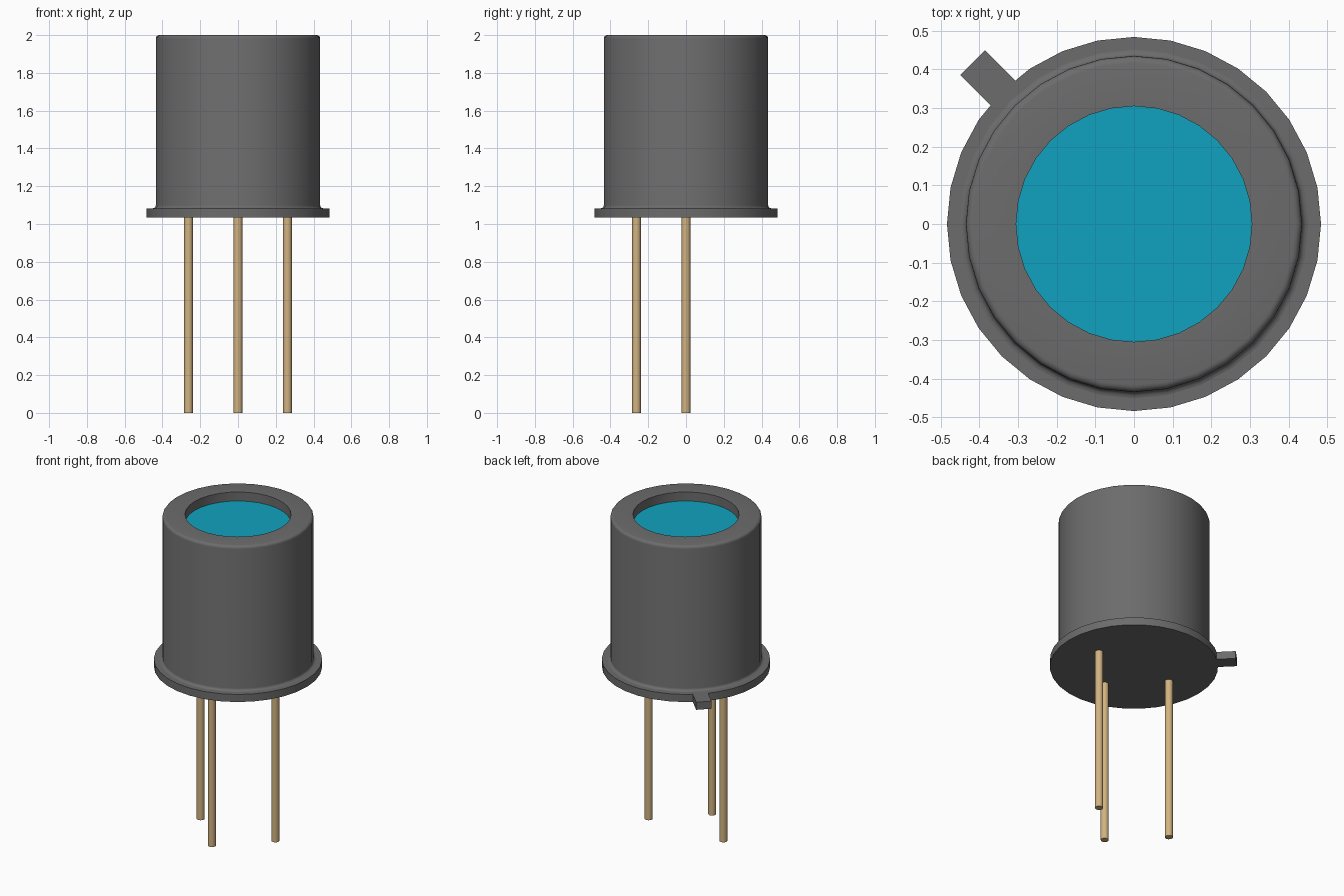
import bpy
import bmesh
from math import cos, sin, pi, radians
from mathutils import Matrix, Vector

cube = bpy.data.objects.get("Cube")
if cube:
    bpy.data.objects.remove(cube, do_unlink=True)

SIDES = 32
FLANGE_LOW, FLANGE_HIGH, TOP = 1.035, 1.083, 2.0
CAP_R, HOLE_R, FLANGE_R, WINDOW_Z = 0.435, 0.305, 0.484, 1.943


def material(name, rgb, metallic=0.0):
    mat = bpy.data.materials.new(name)
    mat.use_nodes = True
    mat.diffuse_color = (*rgb, 1)
    bsdf = mat.node_tree.nodes["Principled BSDF"]
    bsdf.inputs["Base Color"].default_value = (*rgb, 1)
    return mat


def finish(name, bm, mat, smooth=True):
    bmesh.ops.recalc_face_normals(bm, faces=bm.faces)
    mesh = bpy.data.meshes.new(name)
    bm.to_mesh(mesh)
    bm.free()
    mesh.materials.append(mat)
    obj = bpy.data.objects.new(name, mesh)
    bpy.context.collection.objects.link(obj)
    if smooth:
        bpy.ops.object.select_all(action="DESELECT")
        obj.select_set(True)
        bpy.context.view_layer.objects.active = obj
        bpy.ops.object.shade_smooth_by_angle(angle=radians(35))
    return obj


def lathe(name, profile, mat, sides=SIDES):
    """Spin a closed (radius, height) profile around the z axis."""
    bm = bmesh.new()
    rings = [[bm.verts.new((r * cos(2 * pi * i / sides), r * sin(2 * pi * i / sides), z))
              for i in range(sides)] for r, z in profile]
    for a, b in zip(rings, rings[1:]):
        for i in range(sides):
            j = (i + 1) % sides
            bm.faces.new((a[i], a[j], b[j], b[i]))
    bm.faces.new(rings[0])
    bm.faces.new(rings[-1])
    return finish(name, bm, mat)


def arc(cx, cz, r, start, end, steps=4):
    angles = [radians(start + (end - start) * i / steps) for i in range(steps + 1)]
    return [(cx + r * cos(a), cz + r * sin(a)) for a in angles]


metal = material("dark grey metal", (0.15, 0.15, 0.15))
glass = material("teal glass", (0.005, 0.36, 0.52))
gold = material("pale gold", (0.64, 0.45, 0.22))

# Base flange
lathe("base_flange", [(FLANGE_R, FLANGE_LOW), (FLANGE_R, FLANGE_HIGH)], metal)

# Can with flared foot, rounded shoulder and recessed opening
foot, shoulder = 0.016, 0.018
profile = arc(CAP_R + foot, FLANGE_HIGH + foot, foot, 270, 180)
profile += arc(CAP_R - shoulder, TOP - shoulder, shoulder, 0, 90)
profile += [(HOLE_R, TOP), (HOLE_R, WINDOW_Z - 0.02)]
lathe("can", profile, metal)

# Window at the bottom of the opening
lathe("window", [(HOLE_R, WINDOW_Z - 0.015), (HOLE_R, WINDOW_Z)], glass)

# Locating tab at the back right of the flange
bm = bmesh.new()
inner, outer, width = 0.44, 0.591, 0.09
bmesh.ops.create_cube(bm, size=1)
bmesh.ops.scale(bm, verts=bm.verts, vec=(outer - inner, width, FLANGE_HIGH - FLANGE_LOW))
bmesh.ops.translate(bm, verts=bm.verts,
                    vec=((inner + outer) / 2, 0, (FLANGE_LOW + FLANGE_HIGH) / 2))
bmesh.ops.rotate(bm, verts=bm.verts, cent=Vector(), matrix=Matrix.Rotation(radians(135), 3, "Z"))
finish("locating_tab", bm, metal, smooth=False)

# Three wire leads
for name, x, y in (("right_lead", -0.262, 0), ("left_lead", 0.262, 0), ("front_lead", 0, -0.262)):
    lead = lathe(name, [(0.0235, 0), (0.0235, FLANGE_LOW + 0.01)], gold, 12)
    lead.location = (x, y, 0)
